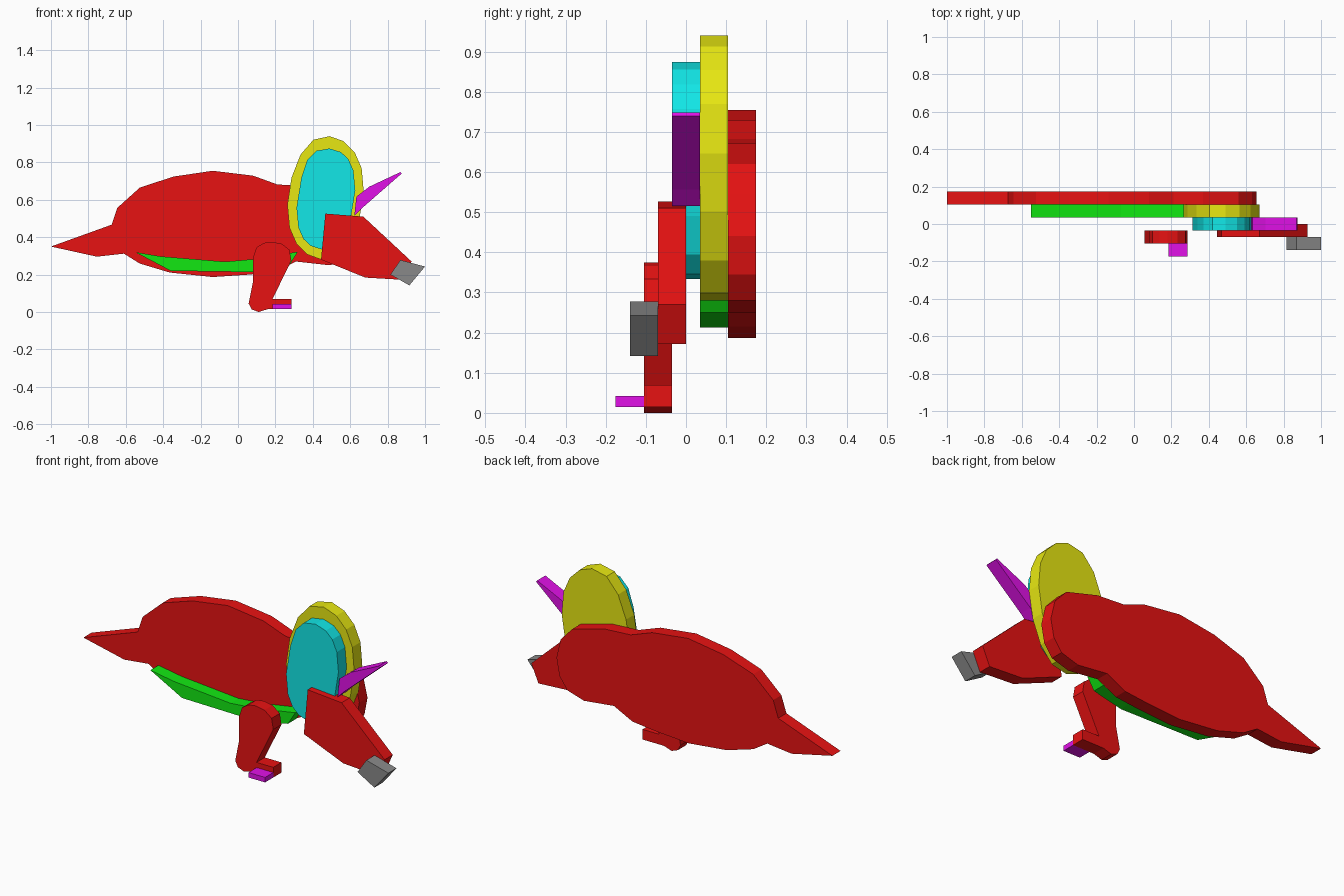
import bpy, bmesh


def material(name, rgb):
    m = bpy.data.materials.new(name)
    m.diffuse_color = (*rgb, 1)
    return m


red = material("red", (0.8, 0.006, 0.006))
green = material("green", (0.006, 0.8, 0.006))
yellow = material("yellow", (0.8, 0.8, 0.006))
cyan = material("cyan", (0.006, 0.8, 0.8))
magenta = material("magenta", (0.8, 0.006, 0.85))
grey = material("grey", (0.25, 0.25, 0.25))

THICK = 0.07


def plate(name, outline, y, mat):
    """Extrude an (x, z) outline from y - half to y + half thickness."""
    bm = bmesh.new()
    front = bm.faces.new([bm.verts.new((x, y - THICK / 2, z)) for x, z in outline])
    moved = bmesh.ops.extrude_face_region(bm, geom=[front])["geom"]
    bmesh.ops.translate(bm, vec=(0, THICK, 0),
                        verts=[v for v in moved if isinstance(v, bmesh.types.BMVert)])
    # extrusion may leave the starting face in or out; keep the solid closed
    if any(e.is_boundary for e in bm.edges):
        bmesh.ops.holes_fill(bm, edges=[e for e in bm.edges if e.is_boundary])
    bmesh.ops.recalc_face_normals(bm, faces=bm.faces)
    me = bpy.data.meshes.new(name)
    bm.to_mesh(me)
    bm.free()
    me.materials.append(mat)
    ob = bpy.data.objects.new(name, me)
    bpy.context.collection.objects.link(ob)
    return ob


def oval(half, cx, cz):
    """Complete an outline by turning half of it 180 degrees about its centre."""
    return half + [(2 * cx - x, 2 * cz - z) for x, z in half]


# Body with tail, rearmost layer
plate("body", [
    (-1, .35), (-.675, .467), (-.645, .557), (-.525, .665), (-.345, .724),
    (-.135, .755), (.08, .729), (.21, .682), (.37, .672), (.56, .62),
    (.63, .545), (.655, .44), (.637, .345), (.59, .28), (.49, .25),
    (.31, .27), (.2, .215), (.06, .2), (-.135, .187), (-.365, .211),
    (-.525, .259), (-.61, .312), (-.755, .296)], .139, red)

# Belly strip
plate("belly", [
    (-.55, .32), (-.41, .297), (-.07, .269), (.09, .283), (.32, .322),
    (.275, .25), (.11, .213), (-.36, .22)], .07, green)

# Frill: outer and inner discs
plate("frill_outer", oval([
    (.446, .28), (.371, .307), (.312, .366), (.275, .451), (.264, .574),
    (.286, .718), (.334, .841), (.403, .921)], .468, .61), .07, yellow)
plate("frill_inner", oval([
    (.451, .334), (.39, .353), (.35, .39), (.323, .451), (.313, .558),
    (.339, .718), (.371, .814), (.419, .862)], .47, .604), 0, cyan)

# Horn
plate("horn", [
    (.868, .748), (.702, .67), (.633, .617), (.622, .515), (.665, .557),
    (.875, .74)], 0, magenta)

# Head and beak
plate("head", [
    (.467, .526), (.67, .51), (.928, .27), (.885, .172), (.681, .184),
    (.444, .28)], -.035, red)
plate("beak", [(.868, .278), (1, .243), (.916, .142), (.815, .2)], -.105, grey)

# Leg with foot, and claw
plate("leg", [
    (.08, .29), (.098, .344), (.136, .369), (.179, .375), (.232, .366),
    (.275, .333), (.285, .275), (.185, .07), (.285, .07), (.285, .015),
    (.158, .015), (.11, 0), (.073, .014), (.057, .045), (.066, .09),
    (.081, .165)], -.07, red)
plate("claw", [(.185, .042), (.285, .042), (.285, .015), (.185, .015)], -.14, magenta)
